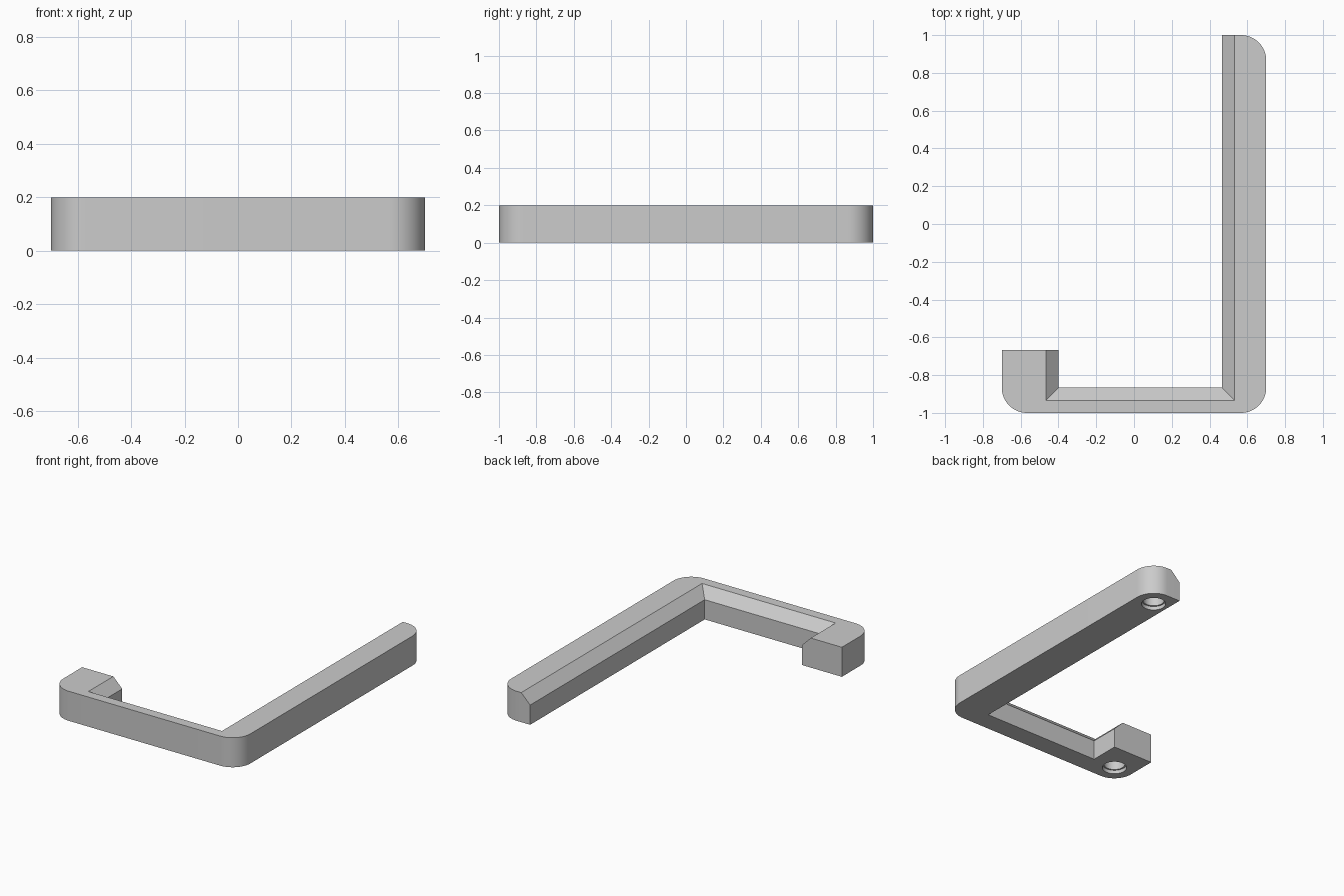
import bpy
import bmesh
from math import cos, sin, pi

if "Cube" in bpy.data.objects:
    bpy.data.objects.remove(bpy.data.objects["Cube"], do_unlink=True)

U = 1 / 15                      # design module
W, L, H = 10.5 * U, 15 * U, 3 * U   # half width, half length, height
R = 2 * U                       # outer corner radius
CX, CY = W - R, L - R           # corner and screw hole centres
ARM_X, BAR_Y, HOOK_X, HOOK_Y = 7 * U, -13 * U, -6 * U, -10 * U

grey = bpy.data.materials.new("light_grey")
grey.use_nodes = True
grey.diffuse_color = (0.6, 0.6, 0.6, 1)
grey.node_tree.nodes["Principled BSDF"].inputs["Base Color"].default_value = (0.6, 0.6, 0.6, 1)


def corner(cx, cy, start, steps=16):
    """Quarter-round outline corner, counter-clockwise."""
    return [(cx + R * cos(start + pi / 2 * i / steps),
             cy + R * sin(start + pi / 2 * i / steps)) for i in range(steps + 1)]


def make_object(name, bm):
    bmesh.ops.recalc_face_normals(bm, faces=bm.faces)
    mesh = bpy.data.meshes.new(name)
    bm.to_mesh(mesh)
    bm.free()
    mesh.materials.append(grey)
    obj = bpy.data.objects.new(name, mesh)
    bpy.context.collection.objects.link(obj)
    return obj


# Bracket: long arm, front bar and short hook extruded from one outline
inner = [(ARM_X, L), (ARM_X, BAR_Y), (HOOK_X, BAR_Y), (HOOK_X, HOOK_Y)]
outline = (corner(-CX, -CY, pi) + corner(CX, -CY, 1.5 * pi) + corner(CX, CY, 0)
           + inner + [(-W, HOOK_Y)])
bm = bmesh.new()
base = bm.faces.new([bm.verts.new((x, y, 0)) for x, y in outline])
top = bmesh.ops.extrude_face_region(bm, geom=[base])["geom"]
top_verts = [g for g in top if isinstance(g, bmesh.types.BMVert)]
bmesh.ops.translate(bm, verts=top_verts, vec=(0, 0, H))


# Chamfer along the inner top edges
def at_inner(v):
    return v.co.z > H / 2 and any(
        abs(v.co.x - x) < 1e-4 and abs(v.co.y - y) < 1e-4 for x, y in inner)


edges = [e for e in bm.edges if all(at_inner(v) for v in e.verts)]
bmesh.ops.bevel(bm, geom=edges, offset=U, offset_type='OFFSET', segments=1,
                affect='EDGES', clamp_overlap=False)
bracket = make_object("corner_bracket", bm)


# Stepped screw holes in the underside
def cut_hole(x, y, radius, depth):
    bm = bmesh.new()
    bmesh.ops.create_cone(bm, cap_ends=True, segments=48, radius1=radius,
                          radius2=radius, depth=2 * depth)
    bmesh.ops.translate(bm, verts=bm.verts, vec=(x, y, 0))
    cutter = make_object("hole_cutter", bm)
    cutter.hide_render = True
    mod = bracket.modifiers.new("hole", 'BOOLEAN')
    mod.operation = 'DIFFERENCE'
    mod.solver = 'EXACT'
    mod.object = cutter
    bpy.ops.object.modifier_apply(modifier=mod.name)
    bpy.data.objects.remove(cutter, do_unlink=True)


bpy.context.view_layer.objects.active = bracket
bracket.select_set(True)
for x, y in ((CX, CY), (-CX, -CY)):
    cut_hole(x, y, 0.076, 0.025)
    cut_hole(x, y, 0.066, 0.14)

bpy.ops.object.shade_smooth_by_angle(angle=pi / 6)
